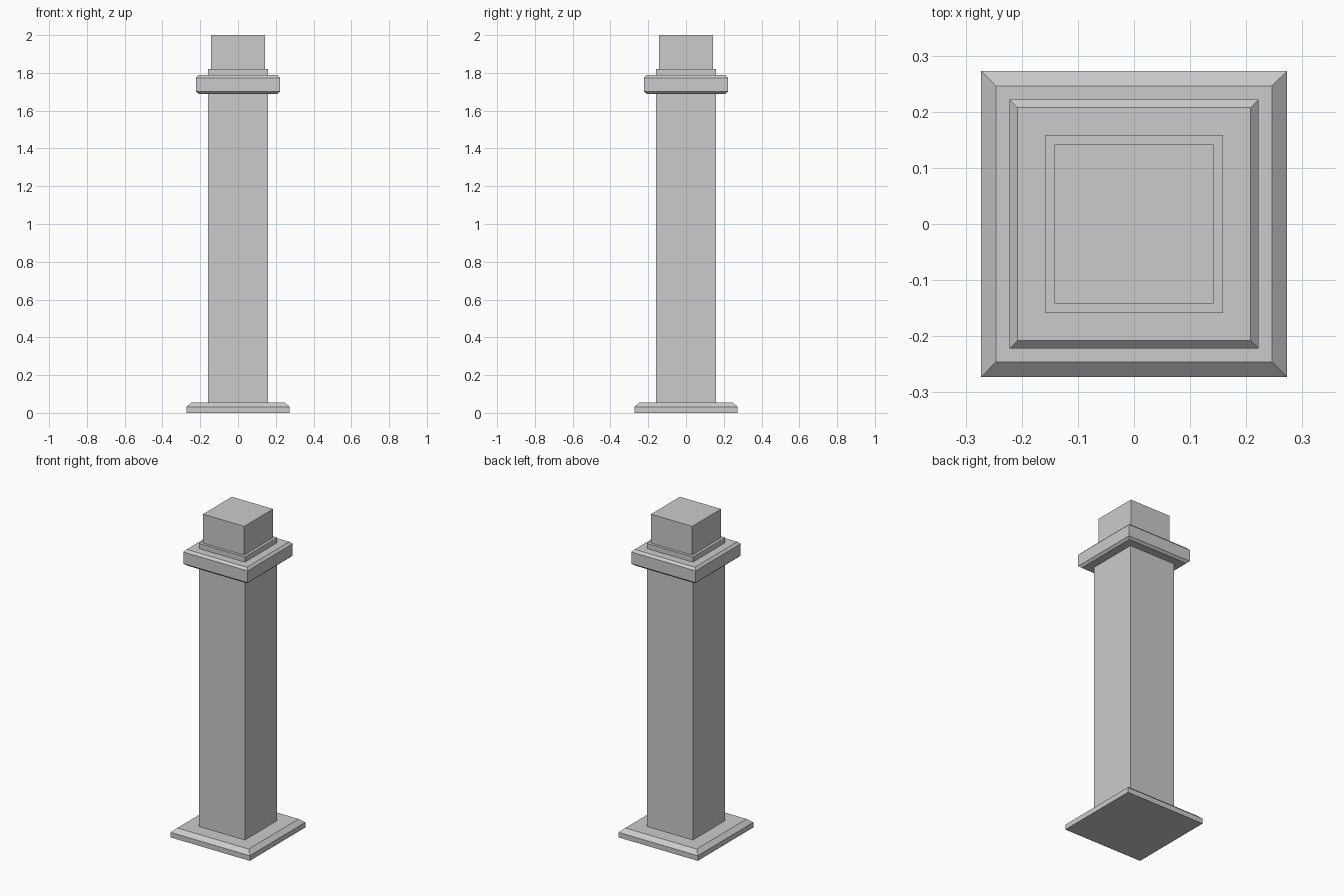
import bpy, bmesh

if "Cube" in bpy.data.objects:
    bpy.data.objects.remove(bpy.data.objects["Cube"])


def square_stack(name, profile):
    """Closed square solid lofted through (half_width, z) rings."""
    bm = bmesh.new()
    rings = [[bm.verts.new((sx * h, sy * h, z))
              for sx, sy in ((-1, -1), (1, -1), (1, 1), (-1, 1))]
             for h, z in profile]
    for lo, hi in zip(rings, rings[1:]):
        for i in range(4):
            j = (i + 1) % 4
            bm.faces.new((lo[i], lo[j], hi[j], hi[i]))
    bm.faces.new(rings[0][::-1])
    bm.faces.new(rings[-1])
    mesh = bpy.data.meshes.new(name)
    bm.to_mesh(mesh)
    bm.free()
    obj = bpy.data.objects.new(name, mesh)
    bpy.context.collection.objects.link(obj)
    return obj


# Plinth with chamfered top edge
square_stack("base_plinth", [(0.273, 0), (0.273, 0.032), (0.246, 0.056)])
# Main shaft, running up through the collar
square_stack("shaft", [(0.159, 0.056), (0.159, 1.82)])
# Collar chamfered above and below
square_stack("collar", [(0.208, 1.688), (0.222, 1.701),
                        (0.222, 1.774), (0.208, 1.788)])
# Narrower block on top
square_stack("top_block", [(0.142, 1.82), (0.142, 2.0)])
